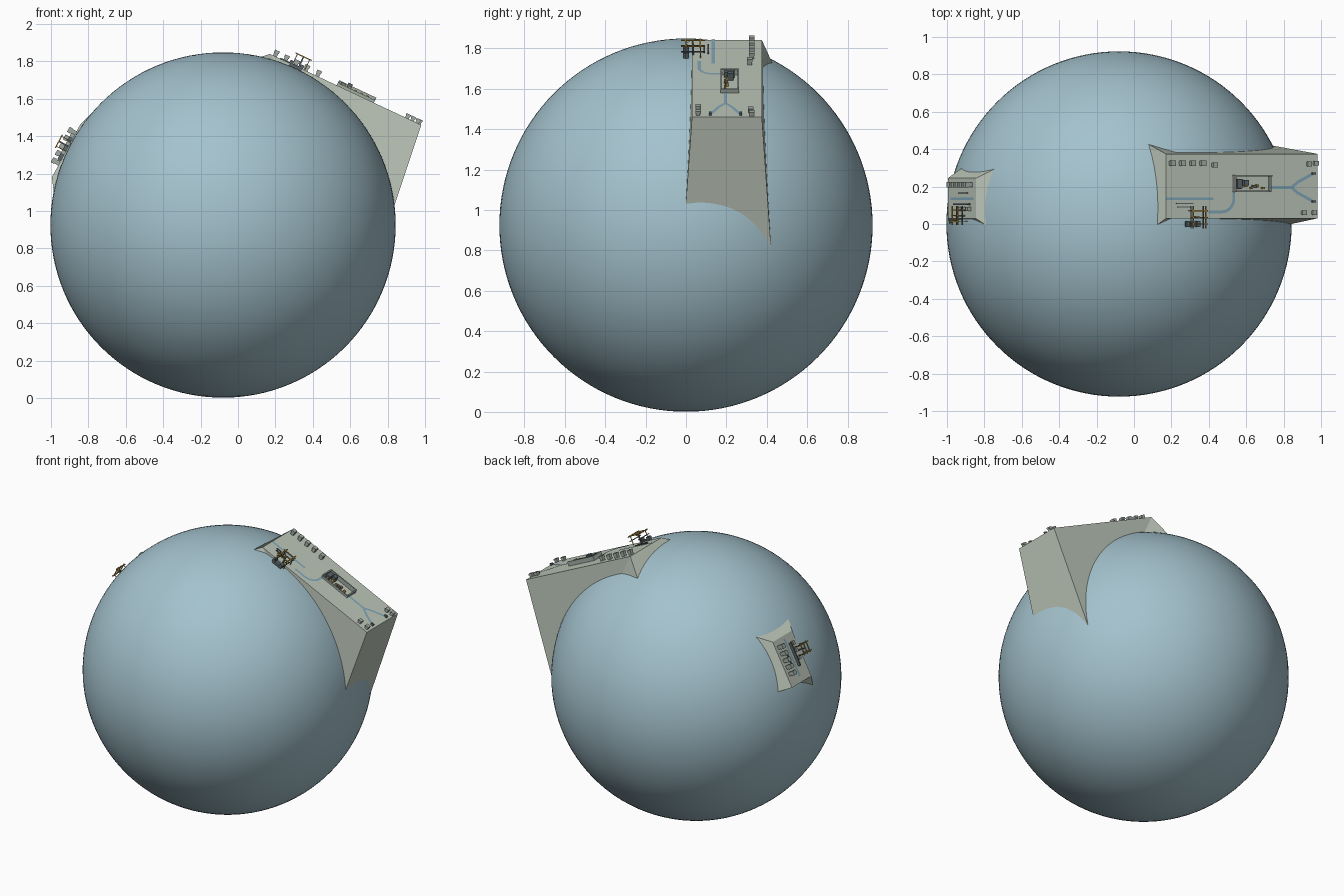
import bpy, bmesh, math
from mathutils import Vector, Matrix

if "Cube" in bpy.data.objects:
    bpy.data.objects.remove(bpy.data.objects["Cube"])


def material(name, rgb):
    m = bpy.data.materials.new(name)
    m.use_nodes = True
    m.diffuse_color = (*rgb, 1)
    m.node_tree.nodes["Principled BSDF"].inputs["Base Color"].default_value = (*rgb, 1)
    return m


SKY = material("pale blue", (0.37, 0.54, 0.61))
HULL = material("pale grey green", (0.50, 0.56, 0.48))
BOX = material("mid grey", (0.36, 0.41, 0.37))
DARK = material("dark metal", (0.10, 0.13, 0.14))
GOLD = material("gold", (0.50, 0.30, 0.06))
PIPE = material("pipe blue", (0.22, 0.38, 0.48))


def make(name, bm, mat):
    bmesh.ops.recalc_face_normals(bm, faces=bm.faces)
    mesh = bpy.data.meshes.new(name)
    bm.to_mesh(mesh)
    bm.free()
    mesh.materials.append(mat)
    ob = bpy.data.objects.new(name, mesh)
    bpy.context.collection.objects.link(ob)
    return ob


# Each deck has its own frame: s along the slope, y across, h away from the deck
class Deck:
    def __init__(self, start, end):
        self.start = Vector((start[0], 0, start[1]))
        self.u = Vector((end[0] - start[0], 0, end[1] - start[1])).normalized()
        side = 1 if self.u.x > 0 else -1
        self.n = Vector((-self.u.z, 0, self.u.x)) * side
        self.rot = Matrix((self.u, Vector((0, 1, 0)), self.n)).transposed()

    def point(self, s, y, h=0):
        return self.start + self.u * s + Vector((0, y, 0)) + self.n * h

    def boxes(self, name, mat, items):
        """Each item: s, y, base height, then length, width, height."""
        bm = bmesh.new()
        for s, y, h, a, b, c in items:
            mat4 = (Matrix.Translation(self.point(s, y, h + c / 2))
                    @ self.rot.to_4x4() @ Matrix.Diagonal((a, b, c, 1)))
            bmesh.ops.create_cube(bm, size=1, matrix=mat4)
        return make(name, bm, mat)

    def ribbon(self, name, path, width=0.016, h=0.003):
        """Flat strip that follows a path on the deck."""
        pts = [Vector(p) for p in path]
        bm = bmesh.new()
        rows = []
        for i, p in enumerate(pts):
            d = (pts[min(i + 1, len(pts) - 1)] - pts[max(i - 1, 0)]).normalized()
            off = Vector((-d.y, d.x)) * width / 2
            rows.append([bm.verts.new(self.point(*q, h)) for q in (p + off, p - off)])
        for (a, b), (c, d) in zip(rows, rows[1:]):
            bm.faces.new((a, b, d, c))
        return make(name, bm, PIPE)


def flared_block(name, top, foot):
    """Block whose corners spread down to the globe. Order: inner front,
    outer front, outer back, inner back."""
    bm = bmesh.new()
    t = [bm.verts.new(p) for p in top]
    b = [bm.verts.new(Vector(p) + (Vector(q) - Vector(p)) * 1.2) for p, q in zip(top, foot)]
    bm.faces.new(t)
    bm.faces.new(b[::-1])
    for i, j in ((1, 2), (3, 0)):
        bm.faces.new((t[i], b[i], b[j], t[j]))
    for i, j in ((0, 1), (3, 2)):
        bm.faces.new((t[i], t[j], b[j]))
        bm.faces.new((t[i], b[j], b[i]))
    return make(name, bm, HULL)


# Globe
bm = bmesh.new()
bmesh.ops.create_uvsphere(bm, u_segments=128, v_segments=64, radius=0.923,
                          matrix=Matrix.Translation((-0.08, 0, 0.925)))
for f in bm.faces:
    f.smooth = True
make("globe", bm, SKY)

# Large block on the left shoulder
flared_block("large_block",
             [(0.17, 0.03, 1.84), (0.98, 0.03, 1.46), (0.98, 0.375, 1.46), (0.17, 0.375, 1.84)],
             [(0.13, 0, 1.826), (0.84, 0, 1.04), (0.737, 0.42, 0.82), (0.08, 0.425, 1.731)])

# Small block on the right shoulder
flared_block("small_block",
             [(-0.845, 0.03, 1.46), (-0.995, 0.03, 1.18), (-0.995, 0.245, 1.18), (-0.845, 0.245, 1.46)],
             [(-0.80, 0, 1.505), (-0.985, 0, 1.10), (-0.92, 0.30, 1.15), (-0.755, 0.29, 1.487)])

big = Deck((0.17, 1.84), (0.98, 1.46))
small = Deck((-0.845, 1.46), (-0.995, 1.18))


def posts(deck, name, spots, size=0.028, tall=0.03):
    """Stubby post with a wider cap."""
    items = []
    for s, y in spots:
        items.append((s, y, 0, size * 0.8, size * 0.8, tall))
        items.append((s, y, tall * 0.6, size, size, tall * 0.5))
    deck.boxes(name, BOX, items)


# Posts on the large deck
posts(big, "rear_posts", [(0.03 + 0.06 * i, 0.325) for i in range(4)] + [(0.28, 0.315)])
posts(big, "corner_posts", [(0.84, 0.32), (0.88, 0.325), (0.81, 0.06), (0.87, 0.06)], 0.026, 0.022)
big.boxes("branch_end_caps", DARK, [(0.87, y, 0, 0.02, 0.012, 0.014) for y in (0.27, 0.12)])

# Equipment tray
big.boxes("tray_walls", BOX, [(0.505, 0.258, 0, 0.22, 0.008, 0.03), (0.505, 0.175, 0, 0.22, 0.008, 0.015),
                              (0.40, 0.216, 0, 0.008, 0.09, 0.03), (0.61, 0.216, 0, 0.008, 0.09, 0.02)])
big.boxes("tray_machines", DARK, [(0.425, 0.215, 0, 0.03, 0.05, 0.03), (0.46, 0.22, 0, 0.025, 0.03, 0.04),
                                  (0.52, 0.20, 0, 0.03, 0.015, 0.015)])
big.boxes("tray_fittings", GOLD, [(0.43 + 0.035 * i, 0.193 + 0.012 * (i % 2), 0, 0.014, 0.012, 0.02)
                                  for i in range(5)])

# Pipes
big.ribbon("straight_pipe", [(0.0, 0.135), (0.28, 0.135)])
bend = [(0.33 + 0.07 * math.sin(a), 0.135 - 0.07 * math.cos(a))
        for a in [math.pi / 16 * i for i in range(9)]]
big.ribbon("curved_pipe", [(0.25, 0.065)] + bend + [(0.40, 0.175)])
big.ribbon("feed_pipe", [(0.61, 0.195), (0.75, 0.195)])
for end, y in (("rear", 0.27), ("front", 0.12)):
    big.ribbon(end + "_branch_pipe", [(0.74, 0.195), (0.78, 0.195 + (y - 0.195) * 0.4), (0.87, y)])
small.ribbon("small_deck_pipe", [(0.02, 0.135), (0.28, 0.135)])


def mast(deck, prefix, s, y, h, span):
    """Upright pole with crossed arms and a gold landing frame."""
    deck.boxes(prefix + "_mast_pole", DARK, [(s, y, 0, 0.008, 0.008, h)]
               + [(s + k * span * 0.3, y, h * 0.5, 0.005, span, 0.005) for k in (-1, 1)])
    arms = [(s, y + k * span * 0.3, h, span * 0.8, 0.006, 0.006) for k in (-1, 0, 1)]
    arms += [(s + k * span * 0.3, y, h, 0.006, span, 0.006) for k in (-1, 1)]
    arms += [(s + i * span * 0.3, y + j * span * 0.3, 0, 0.004, 0.004, h)
             for i in (-1, 1) for j in (-1, 1)]
    deck.boxes(prefix + "_mast_frame", GOLD, arms)


mast(big, "large", 0.17, 0.035, 0.06, 0.12)
mast(small, "small", 0.13, 0.045, 0.055, 0.10)
big.boxes("edge_machine", DARK, [(0.155, 0.0, -0.02, 0.07, 0.025, 0.025), (0.125, 0.0, 0, 0.02, 0.03, 0.02),
                                 (0.185, 0.0, 0, 0.02, 0.03, 0.02)])
big.boxes("deck_rails", DARK, [(0.11, 0.11, 0, 0.10, 0.006, 0.006), (0.11, 0.09, 0, 0.08, 0.006, 0.006)])

# Posts and panel on the small deck
posts(small, "small_deck_posts", [(0.05 + 0.046 * i, 0.21) for i in range(5)], 0.03, 0.04)
small.boxes("small_deck_rails", DARK, [(0.14, 0.105, 0, 0.16, 0.008, 0.02), (0.14, 0.165, 0, 0.10, 0.006, 0.008)])
small.boxes("small_deck_lockers", BOX, [(0.07 + 0.05 * i, 0.08, 0, 0.025, 0.02, 0.02) for i in range(3)])
